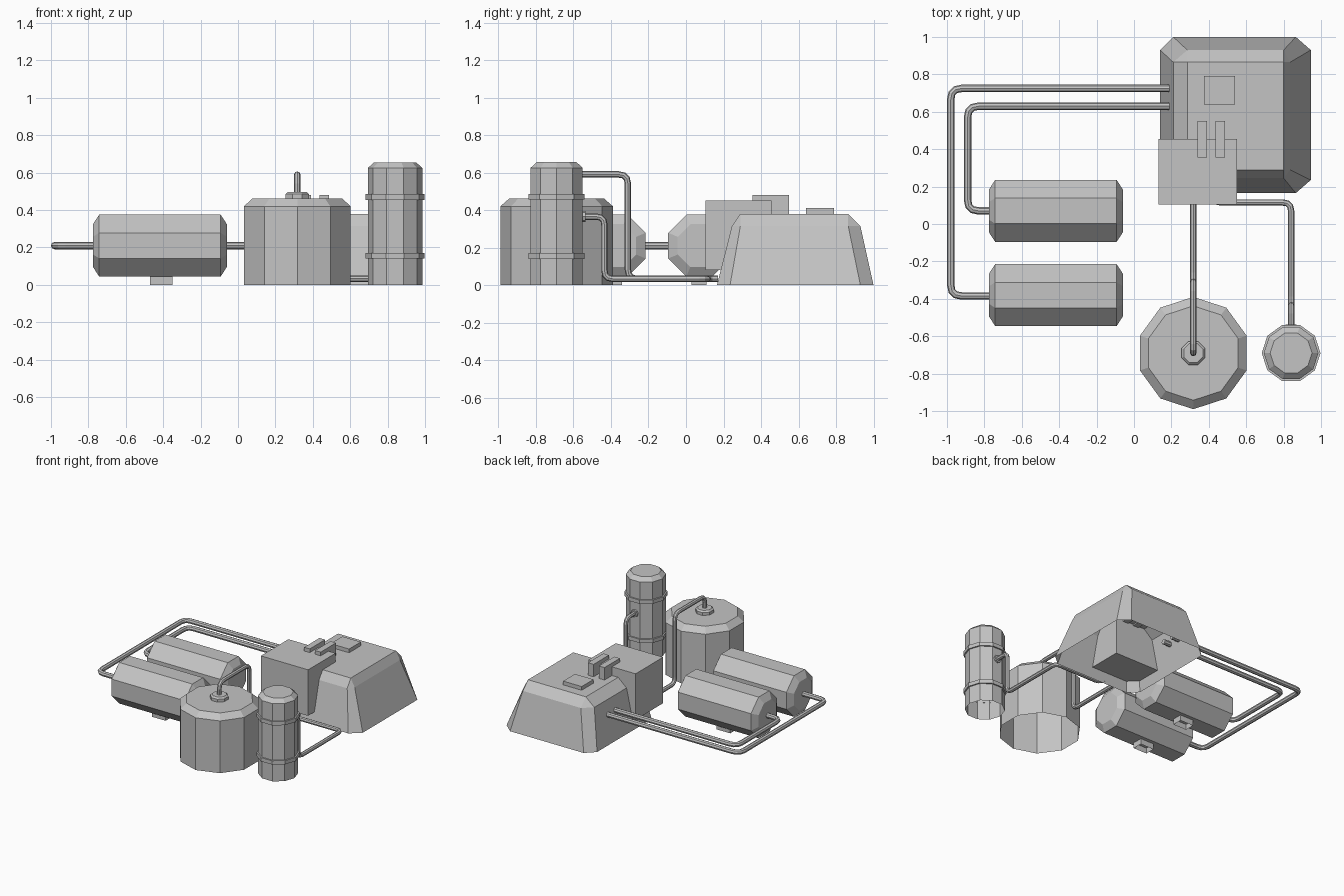
import bpy, bmesh, math
from mathutils import Vector, Matrix

cube = bpy.data.objects.get("Cube")
if cube:
    bpy.data.objects.remove(cube, do_unlink=True)

GREY = (0.55, 0.55, 0.55, 1)
mat = bpy.data.materials.new("plain_grey")
mat.use_nodes = True
mat.diffuse_color = GREY
mat.node_tree.nodes["Principled BSDF"].inputs["Base Color"].default_value = GREY


def add(name, data):
    ob = bpy.data.objects.new(name, data)
    bpy.context.collection.objects.link(ob)
    data.materials.append(mat)
    return ob


def loft(name, rings, bottom=True, top=True, matrix=None):
    """Bridge equal-length rings of points, with optional end caps."""
    bm = bmesh.new()
    loops = [[bm.verts.new(p) for p in ring] for ring in rings]
    n = len(loops[0])
    for a, b in zip(loops, loops[1:]):
        for i in range(n):
            j = (i + 1) % n
            bm.faces.new((a[i], a[j], b[j], b[i]))
    if bottom:
        bm.faces.new(loops[0][::-1])
    if top:
        bm.faces.new(loops[-1])
    bmesh.ops.remove_doubles(bm, verts=bm.verts, dist=0.0005)
    bmesh.ops.recalc_face_normals(bm, faces=bm.faces)
    if matrix:
        bm.transform(matrix)
    me = bpy.data.meshes.new(name)
    bm.to_mesh(me)
    bm.free()
    return add(name, me)


def turned(name, profile, sides, turn=0.0, matrix=None, **caps):
    """Faceted solid from (radius, height) pairs."""
    angles = [turn + math.tau * i / sides for i in range(sides)]
    rings = [[(r * math.cos(a), r * math.sin(a), z) for a in angles] for r, z in profile]
    return loft(name, rings, matrix=matrix, **caps)


def box(name, x0, x1, y0, y1, z0, z1, bottom=True):
    ring = [(x0, y0), (x1, y0), (x1, y1), (x0, y1)]
    return loft(name, [[(x, y, z) for x, y in ring] for z in (z0, z1)], bottom=bottom)


def pipe(name, points, radius, bend=0.06, steps=3):
    """Pipe along straight runs with short faceted bends."""
    pts = [Vector(p) for p in points]
    path = [pts[0]]
    for a, p, b in zip(pts, pts[1:], pts[2:]):
        s = p + (a - p).normalized() * bend
        e = p + (b - p).normalized() * bend
        for k in range(steps + 1):
            t = k / steps
            path.append(s * (1 - t) ** 2 + p * 2 * t * (1 - t) + e * t * t)
    path.append(pts[-1])
    cu = bpy.data.curves.new(name, "CURVE")
    cu.dimensions = "3D"
    cu.bevel_depth = radius
    cu.bevel_resolution = 2
    cu.use_fill_caps = True
    sp = cu.splines.new("POLY")
    sp.points.add(len(path) - 1)
    for q, v in zip(sp.points, path):
        q.co = (*v, 1)
    sp.use_smooth = False
    return add(name, cu)


def octo(x0, x1, y0, y1, ix0, ix1, iy0, iy1, z):
    """Rectangle with cut corners; the i values bound the straight sides."""
    return [(ix0, y0, z), (ix1, y0, z), (x1, iy0, z), (x1, iy1, z),
            (ix1, y1, z), (ix0, y1, z), (x0, iy1, z), (x0, iy0, z)]


# Sloped building, open underneath
roof = (0.285, 0.80, 0.29, 0.865)
loft("sloped_building", [
    octo(0.14, 0.945, 0.165, 1.0, 0.21, 0.865, 0.235, 0.93, 0),
    octo(0.21, 0.835, 0.245, 0.93, *roof, 0.315),
    octo(*roof, *roof, 0.38)], bottom=False)

# Machine box and roof fittings
box("machine_box", 0.13, 0.55, 0.105, 0.455, 0.08, 0.45)
box("roof_panel", 0.375, 0.54, 0.64, 0.79, 0.37, 0.41)
for name, x in (("right_roof_fin", 0.365), ("left_roof_fin", 0.462)):
    box(name, x - 0.025, x + 0.025, 0.355, 0.55, 0.37, 0.48)

# Wide upright tank with pipe cap
wide = Matrix.Translation((0.317, -0.69, 0))
turned("wide_tank", [(0.3, 0), (0.3, 0.42), (0.252, 0.462)], 10, math.pi / 2, wide, bottom=False)
turned("wide_tank_cap", [(0.068, 0.455), (0.068, 0.485), (0.055, 0.497)], 8, math.pi / 8, wide)

# Tall narrow tank with two bands
tall = Matrix.Translation((0.84, -0.69, 0))
turned("tall_tank", [(0.146, 0), (0.146, 0.625), (0.112, 0.655)], 10, 0, tall, bottom=False)
for name, z in (("lower_band", 0.155), ("upper_band", 0.47)):
    turned(name, [(0.145, z - 0.015), (0.157, z - 0.015), (0.157, z + 0.015), (0.145, z + 0.015)],
           10, 0, tall, bottom=False, top=False)
turned("tall_tank_collar", [(0.03, 0), (0.03, 0.02)], 8, 0,
       Matrix.Translation((0.84, -0.557, 0.365)) @ Matrix.Rotation(-math.pi / 2, 4, "X"))

# Two lying tanks, each on a hollow foot
R = 0.165 / math.cos(math.pi / 8)
for side, y in (("front", -0.38), ("rear", 0.07)):
    place = Matrix.Translation((-0.4175, y, 0.21)) @ Matrix.Rotation(math.pi / 2, 4, "Y")
    turned(side + "_lying_tank",
           [(R - 0.055, -0.358), (R, -0.325), (R, 0.325), (R - 0.055, 0.358)], 8, math.pi / 8, place)
    box(side + "_tank_foot", -0.47, -0.35, y - 0.04, y + 0.04, 0, 0.06, bottom=False)

# Pipes from the lying tanks to the building
for side, y, x, back in (("front", -0.385, -0.98, 0.725), ("rear", 0.07, -0.89, 0.63)):
    pipe(side + "_lying_tank_pipe",
         [(-0.75, y, 0.21), (x, y, 0.21), (x, back, 0.21), (0.25, back, 0.21)], 0.02)

# Pipes from the upright tanks to the machine box
pipe("wide_tank_pipe", [(0.317, -0.69, 0.47), (0.317, -0.69, 0.59), (0.317, -0.31, 0.59),
                        (0.317, -0.31, 0.033), (0.317, 0.17, 0.033)], 0.017, 0.05)
pipe("tall_tank_pipe", [(0.84, -0.58, 0.365), (0.84, -0.435, 0.365), (0.84, -0.435, 0.033),
                        (0.84, 0.115, 0.033), (0.42, 0.115, 0.033), (0.42, 0.17, 0.033)], 0.017, 0.045)
